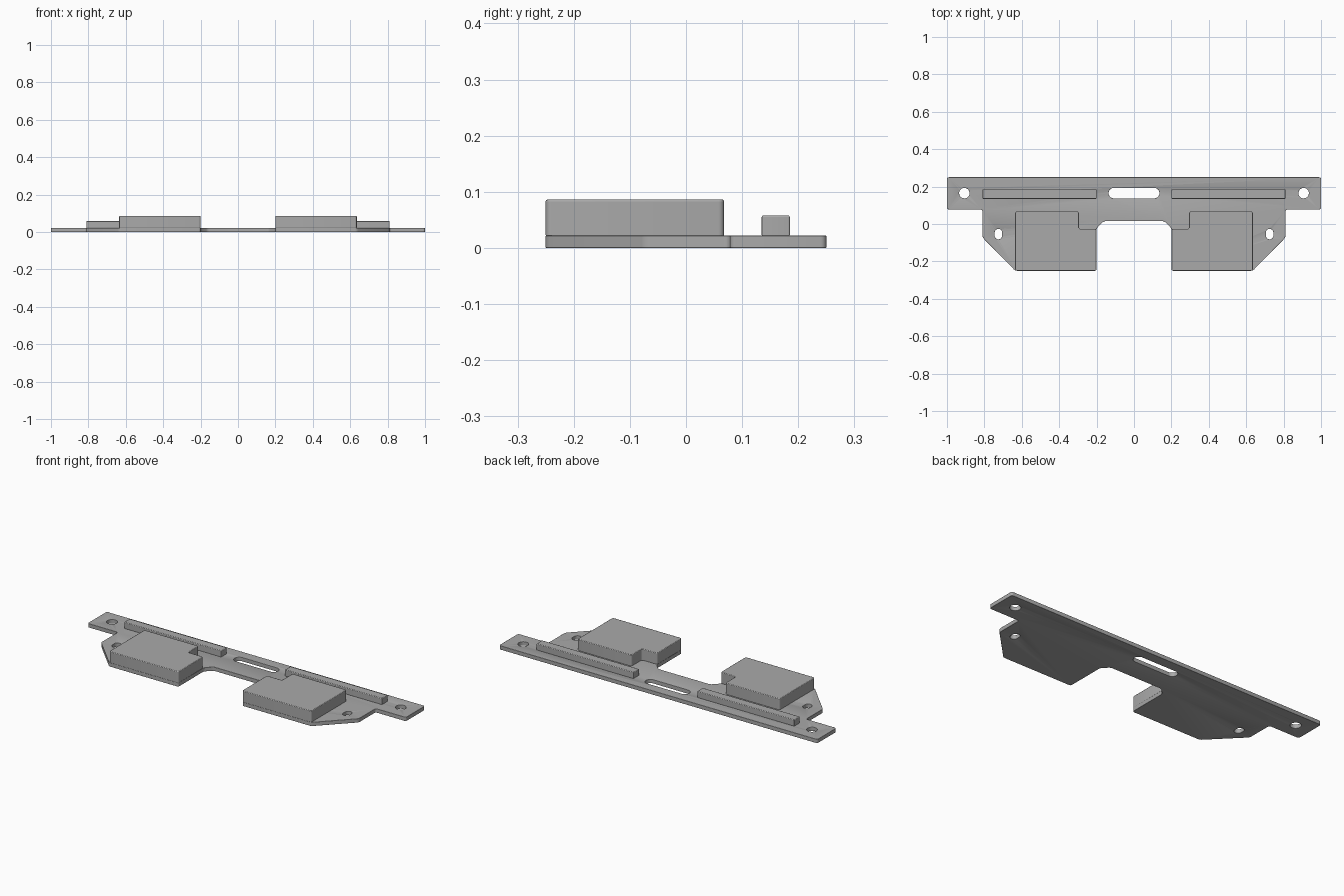
import bpy, bmesh
from math import cos, sin, pi, radians

cube = bpy.data.objects.get("Cube")
if cube:
    bpy.data.objects.remove(cube, do_unlink=True)

grey = bpy.data.materials.new("plain_grey")
grey.use_nodes = True
colour = (0.4, 0.4, 0.4, 1)
grey.diffuse_color = colour
grey.node_tree.nodes["Principled BSDF"].inputs["Base Color"].default_value = colour

PLATE_TOP = 0.022
EDGE = 0.003


def prism(name, outline, z0, z1, corner=0.0):
    """Extrude a flat outline upward, optionally rounding its corners."""
    bm = bmesh.new()
    bm.faces.new([bm.verts.new((x, y, z0)) for x, y in outline])
    if corner:
        bmesh.ops.bevel(bm, geom=bm.verts[:], offset=corner, segments=4,
                        profile=0.5, affect='VERTICES')
    ext = bmesh.ops.extrude_face_region(bm, geom=bm.faces[:])
    top = [v for v in ext["geom"] if isinstance(v, bmesh.types.BMVert)]
    bmesh.ops.translate(bm, verts=top, vec=(0, 0, z1 - z0))
    bmesh.ops.recalc_face_normals(bm, faces=bm.faces[:])
    mesh = bpy.data.meshes.new(name)
    bm.to_mesh(mesh)
    bm.free()
    mesh.materials.append(grey)
    obj = bpy.data.objects.new(name, mesh)
    bpy.context.collection.objects.link(obj)
    return obj


def soften(obj):
    """Small edge rounding with smooth shading across it."""
    mod = obj.modifiers.new("soft_edges", 'BEVEL')
    mod.width = EDGE
    mod.segments = 2
    mod.limit_method = 'ANGLE'
    mod.angle_limit = radians(40)
    bpy.ops.object.select_all(action='DESELECT')
    obj.select_set(True)
    bpy.context.view_layer.objects.active = obj
    bpy.ops.object.shade_smooth_by_angle(angle=radians(30))


def slot_outline(cx, cy, r, dx=0.0, dy=0.0, n=32):
    """Circle stretched into a slot by dx or dy each way."""
    pts = []
    for i in range(n):
        a = 2 * pi * (i + 0.5) / n
        c, s = cos(a), sin(a)
        pts.append((cx + r * c + (dx if c > 0 else -dx),
                    cy + r * s + (dy if s > 0 else -dy)))
    return pts


# Base plate outline, right half mirrored to the left
half = [(1, 0.25), (1, 0.078), (0.81, 0.078), (0.81, -0.072),
        (0.635, -0.25), (0.2, -0.25), (0.2, -0.022), (0.163, 0.015)]
plate = prism("base_plate", half + [(-x, y) for x, y in reversed(half)],
              0, PLATE_TOP, 0.01)

# Screw holes and centre slot
holes = [("centre_slot", slot_outline(0, 0.165, 0.028, dx=0.108))]
for side, s in (("left", 1), ("right", -1)):
    holes.append((side + "_end_hole", slot_outline(s * 0.907, 0.165, 0.028)))
    holes.append((side + "_side_hole",
                  slot_outline(s * 0.725, -0.054, 0.02, dy=0.008)))
for name, outline in holes:
    cutter = prism(name + "_cutter", outline, -0.05, 0.1)
    cutter.hide_render = True
    cutter.hide_viewport = True
    cut = plate.modifiers.new(name, 'BOOLEAN')
    cut.operation = 'DIFFERENCE'
    cut.solver = 'EXACT'
    cut.object = cutter
soften(plate)

# Raised ribs and notched blocks on each side
rib = [(0.2, 0.135), (0.81, 0.135), (0.81, 0.185), (0.2, 0.185)]
block = [(0.2, -0.25), (0.635, -0.25), (0.635, 0.068),
         (0.295, 0.068), (0.295, -0.026), (0.2, -0.026)]
for side, s in (("left", 1), ("right", -1)):
    for part, outline, top, corner in (("rib", rib, 0.058, 0.003),
                                       ("block", block, 0.086, 0.01)):
        soften(prism(side + "_" + part, [(s * x, y) for x, y in outline],
                     PLATE_TOP - 0.002, top, corner))
